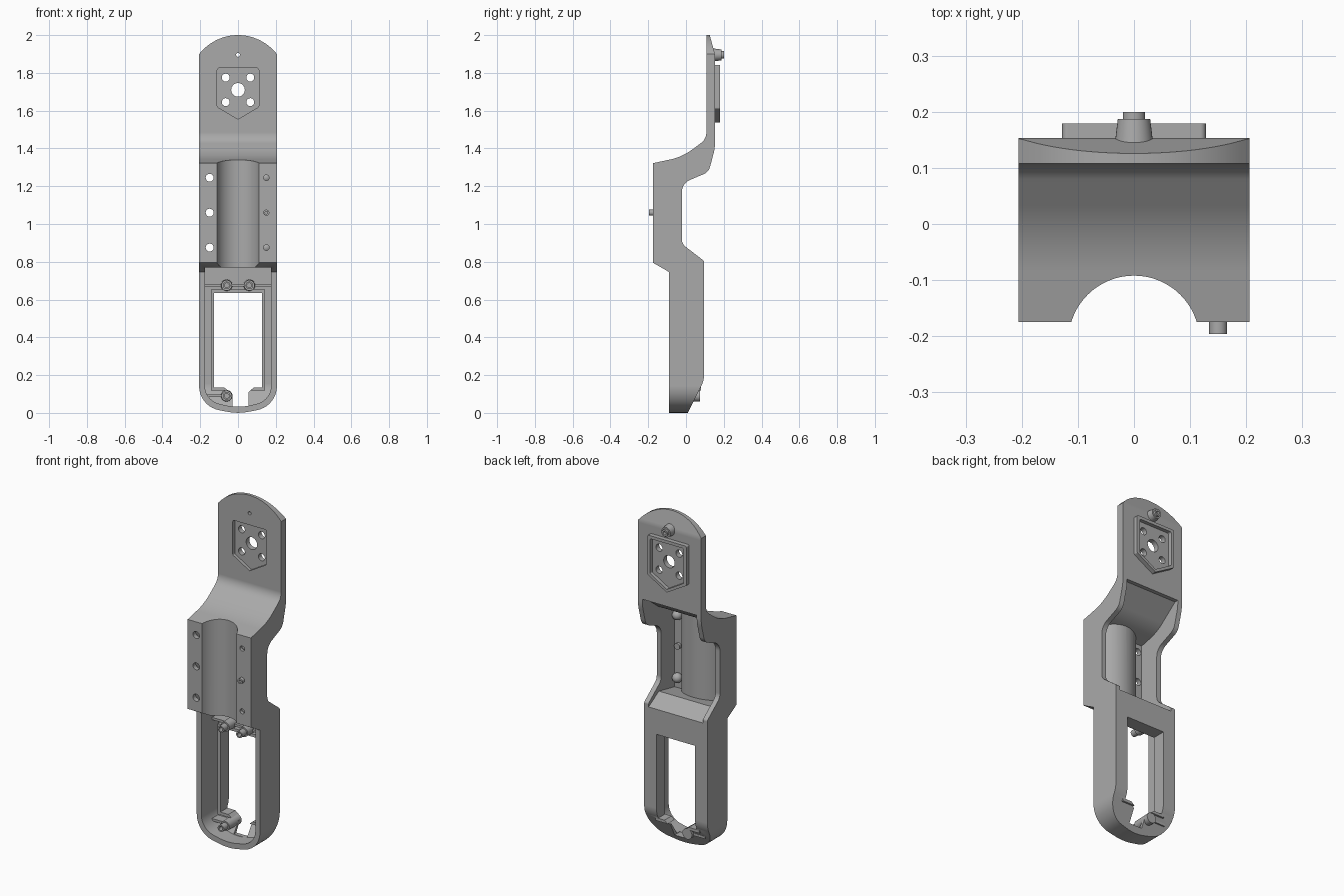
import bpy, bmesh, math
from mathutils import Vector, Matrix

if "Cube" in bpy.data.objects:
    bpy.data.objects.remove(bpy.data.objects["Cube"], do_unlink=True)

grey = bpy.data.materials.new("plain grey")
grey.use_nodes = True
grey.diffuse_color = (0.4, 0.4, 0.4, 1)
grey.node_tree.nodes["Principled BSDF"].inputs["Base Color"].default_value = (0.4, 0.4, 0.4, 1)


def rounded(points, steps=10):
    """Fillet the corners of a 2D polygon given as (u, v) or (u, v, radius)."""
    out = []
    for i, p in enumerate(points):
        c = Vector(p[:2])
        if len(p) < 3:
            out.append(c)
            continue
        a = (Vector(points[i - 1][:2]) - c).normalized()
        b = (Vector(points[(i + 1) % len(points)][:2]) - c).normalized()
        half = a.angle(b) / 2
        reach = p[2] / math.tan(half)
        centre = c + (a + b).normalized() * p[2] / math.sin(half)
        start, end = c + a * reach - centre, c + b * reach - centre
        sweep = start.angle_signed(end)
        for k in range(steps + 1):
            t = -sweep * k / steps
            out.append(centre + Matrix.Rotation(t, 2) @ start)
    return out


def make(name, bm):
    bmesh.ops.recalc_face_normals(bm, faces=bm.faces)
    mesh = bpy.data.meshes.new(name)
    bm.to_mesh(mesh)
    bm.free()
    mesh.materials.append(grey)
    obj = bpy.data.objects.new(name, mesh)
    bpy.context.collection.objects.link(obj)
    return obj


def prism(name, points, axis, lo, hi):
    """Extrude a (y, z) profile along x, or an (x, z) outline along y."""
    bm = bmesh.new()
    place = (lambda p, d: (d, p[0], p[1])) if axis == "x" else (lambda p, d: (p[0], d, p[1]))
    rings = [[bm.verts.new(place(p, d)) for p in points] for d in (lo, hi)]
    n = len(points)
    for ring in rings:
        bm.faces.new(ring)
    for i in range(n):
        j = (i + 1) % n
        bm.faces.new((rings[0][i], rings[0][j], rings[1][j], rings[1][i]))
    return make(name, bm)


def box(name, x0, x1, y0, y1, z0, z1):
    return prism(name, [(x0, z0), (x1, z0), (x1, z1), (x0, z1)], "y", y0, y1)


def rod(name, x, z, y0, y1, r0, r1=None):
    """Round bar or cone along y."""
    bm = bmesh.new()
    spot = Matrix.Translation((x, (y0 + y1) / 2, z)) @ Matrix.Rotation(-math.pi / 2, 4, "X")
    bmesh.ops.create_cone(bm, cap_ends=True, segments=32, radius1=r0,
                          radius2=r1 or r0, depth=y1 - y0, matrix=spot)
    return make(name, bm)


def upright(name, y, z0, z1, r):
    bm = bmesh.new()
    bmesh.ops.create_cone(bm, cap_ends=True, segments=64, radius1=r, radius2=r,
                          depth=z1 - z0, matrix=Matrix.Translation((0, y, (z0 + z1) / 2)))
    return make(name, bm)


def combine(obj, tool, operation="DIFFERENCE"):
    mod = obj.modifiers.new("cut", "BOOLEAN")
    mod.object, mod.operation, mod.solver = tool, operation, "EXACT"
    bpy.context.view_layer.objects.active = obj
    bpy.ops.object.modifier_apply(modifier=mod.name)
    bpy.data.objects.remove(tool, do_unlink=True)


def outline(inset):
    """Front outline with a bowed top and a rounded foot."""
    w, r = 0.206 - inset, 0.26
    top = [(r * math.sin(a), 2 - r + r * math.cos(a))
           for a in (0.9 * (k / 12 - 1) for k in range(25))]
    top = [p for p in top if abs(p[0]) < w - 0.005]
    foot = [(w, 0.035 + inset, 0.13 - inset), (0, inset - 0.005, 0.3),
            (-w, 0.035 + inset, 0.13 - inset)]
    return rounded([(-w, 1.9)] + top + [(w, 1.9)] + foot)


def pentagon(grow):
    w = 0.11 + grow
    return rounded([(-w, 1.825 + grow, 0.01), (w, 1.825 + grow, 0.01), (w, 1.62 - grow / 2, 0.01),
                    (0, 1.555 - grow), (-w, 1.62 - grow / 2, 0.01)], 4)


# Outer body: side profile trimmed by the front outline
body = prism("arm_body", rounded([
    (-0.09, 0), (-0.09, 0.746), (-0.175, 0.795), (-0.175, 1.322),
    (-0.02, 1.355, 0.3), (0.108, 1.45, 0.07), (0.108, 2.01), (0.123, 2.01),
    (0.153, 1.9, 0.1), (0.153, 1.4, 0.2), (0.12, 1.275, 0.06), (-0.022, 1.215, 0.07),
    (-0.022, 0.895, 0.05), (0.095, 0.805, 0.015), (0.095, 0.17, 0.12), (0.01, 0)]),
    "x", -0.3, 0.3)
combine(body, prism("trim", outline(0), "y", -0.4, 0.4), "INTERSECT")

# Raised pentagon on the back of the top plate
combine(body, prism("pentagon_pad", pentagon(0.018), "y", 0.13, 0.179), "UNION")
combine(body, prism("front_recess", pentagon(0), "y", 0.0, 0.127))
combine(body, prism("back_recess", pentagon(0), "y", 0.157, 0.3))

# Open rear cavity, leaving a wall behind the half round channel
cavity = prism("cavity", rounded([
    (0.3, 1.44), (0.13, 1.44), (-0.02, 1.32, 0.25), (-0.147, 1.29), (-0.147, 0.81),
    (0, 0.84), (0.3, 0.66)]), "x", -0.177, 0.177)
combine(cavity, upright("channel_wall", -0.209, 0.5, 1.6, 0.145))
combine(body, cavity)
combine(body, upright("channel", -0.209, 0.6, 1.6, 0.117))

# Lower tray, open at the front
tray = prism("tray", rounded([(-0.3, 0.03), (0, 0.03), (0.068, 0.13, 0.08), (0.068, 0.77),
                              (-0.3, 0.77)]), "x", -0.3, 0.3)
combine(tray, prism("tray_trim", outline(0.03), "y", -0.4, 0.4), "INTERSECT")
combine(body, tray)

# Rim, window and drain notch
combine(body, box("rim", -0.143, 0.143, 0.015, 0.08, 0.118, 0.652), "UNION")
combine(body, box("window", -0.126, 0.126, -0.08, 0.2, 0.135, 0.635))
combine(body, prism("notch", [(-0.03, 0.035), (0.055, 0.035), (0.055, 0.11), (0.09, 0.14),
                              (-0.08, 0.14), (-0.03, 0.1)], "y", -0.02, 0.2))

# Fixing holes in the top plate and the channel flanges
combine(body, rod("hub_hole", 0, 1.71, 0, 0.3, 0.036))
for sx in (-1, 1):
    for sz in (-1, 1):
        combine(body, rod("plate_hole", sx * 0.065, 1.71 + sz * 0.065, 0, 0.3, 0.021))
for z in (0.875, 1.06, 1.245):
    combine(body, rod("wide_hole", -0.15, z, -0.3, -0.1, 0.021))
    combine(body, rod("narrow_hole", 0.15, z, -0.3, -0.1, 0.015))
combine(body, rod("knob_hole", 0, 1.895, 0, 0.3, 0.01))
parts = [body]


# Hollow posts: a thick base with a thinner tip
def post(name, x, z, base, step, tip, wide, thin, bore):
    lo, hi = sorted((base, step))
    obj = rod(name, x, z, lo, hi, *((wide, wide * 0.85) if step > base else (wide * 0.9, wide)))
    lo, hi = sorted(((base + step) / 2, tip))
    combine(obj, rod("tip", x, z, lo, hi, thin), "UNION")
    combine(obj, rod("bore", x, z, -0.06 if base < 0.1 else 0.0, 0.4, bore)
            if step > base else rod("bore", x, z, -0.4, step, bore))
    parts.append(obj)


post("rear_knob", 0, 1.895, 0.145, 0.187, 0.2, 0.034, 0.02, 0.01)
post("upper_post_right", -0.06, 0.675, 0.075, -0.035, -0.075, 0.031, 0.02, 0.012)
post("upper_post_left", 0.06, 0.675, 0.075, -0.035, -0.075, 0.031, 0.02, 0.012)
post("lower_post_right", -0.06, 0.09, 0.075, -0.035, -0.075, 0.031, 0.02, 0.012)
post("flange_pin", 0.15, 1.06, -0.13, -0.165, -0.196, 0.018, 0.016, 0.007)

# Ribs joining the posts to the tray sides
parts.append(box("upper_rib", -0.18, 0.18, 0.01, 0.075, 0.668, 0.682))
parts.append(box("lower_rib", -0.165, -0.06, -0.01, 0.06, 0.083, 0.097))

# Domed caps behind the narrow flange holes
for label, z in (("lower", 0.875), ("upper", 1.245)):
    bm = bmesh.new()
    bmesh.ops.create_uvsphere(bm, u_segments=24, v_segments=14, radius=0.028,
                              matrix=Matrix.Translation((0.15, -0.133, z)))
    parts.append(make(label + "_flange_cap", bm))

# Smooth curved faces, keep hard edges
for obj in parts:
    bpy.ops.object.select_all(action="DESELECT")
    obj.select_set(True)
    bpy.context.view_layer.objects.active = obj
    bpy.ops.object.shade_smooth_by_angle(angle=math.radians(30))
    obj.modifiers.new("even_shading", "WEIGHTED_NORMAL").keep_sharp = True
